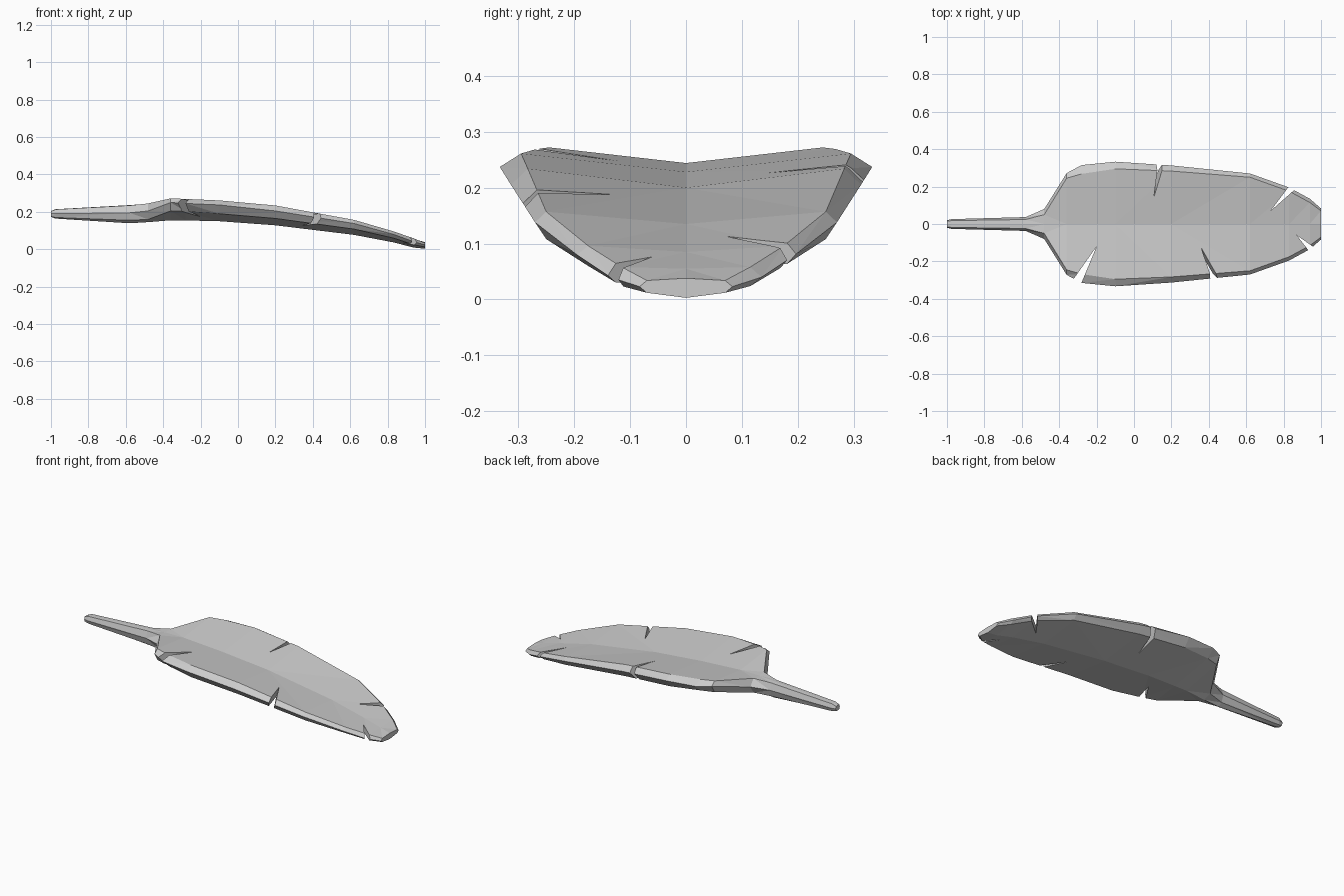
import bpy
import bmesh
from mathutils import Vector

default_cube = bpy.data.objects.get("Cube")
if default_cube:
    bpy.data.objects.remove(default_cube, do_unlink=True)

# Pale grey, used for the whole leaf
grey = bpy.data.materials.new("pale_grey")
grey.use_nodes = True
grey.diffuse_color = (0.6, 0.6, 0.6, 1)
grey.node_tree.nodes["Principled BSDF"].inputs["Base Color"].default_value = (0.6, 0.6, 0.6, 1)


def mesh_object(name, bm):
    bmesh.ops.recalc_face_normals(bm, faces=bm.faces)
    mesh = bpy.data.meshes.new(name)
    bm.to_mesh(mesh)
    bm.free()
    obj = bpy.data.objects.new(name, mesh)
    bpy.context.collection.objects.link(obj)
    return obj


def loft(bm, rings):
    loops = [[bm.verts.new(p) for p in ring] for ring in rings]
    for a, b in zip(loops, loops[1:]):
        for i in range(len(a)):
            j = (i + 1) % len(a)
            bm.faces.new((a[i], a[j], b[j], b[i]))
    bm.faces.new(loops[0])
    bm.faces.new(loops[-1])


# Stations along the leaf: x, inner half width, rim half width,
# then heights of top centre, top edge, rim, bottom edge, bottom centre
stations = [
    (-1.0, .015, .02, .205, .203, .19, .175, .173),
    (-.975, .018, .026, .214, .213, .19, .17, .164),
    (-.58, .024, .037, .236, .234, .195, .155, .139),
    (-.48, .05, .08, .243, .245, .205, .16, .145),
    (-.36, .245, .272, .244, .272, .25, .205, .155),
    (-.28, .268, .315, .239, .269, .245, .203, .154),
    (-.1, .295, .333, .228, .261, .237, .19, .15),
    (.2, .283, .313, .2, .234, .205, .165, .128),
    (.62, .25, .27, .135, .157, .138, .108, .077),
    (.83, .175, .195, .085, .096, .08, .06, .037),
    (.94, .115, .135, .055, .058, .04, .024, .009),
    (1.0, .07, .083, .038, .034, .023, .012, .003),
]


def section(x, inner, rim, top, edge, side, under, bottom):
    half = [(inner, edge), (rim, side), (inner, under)]
    right = [(-y, z) for y, z in reversed(half)]
    return [(x, y, z) for y, z in [(0, top)] + half + [(0, bottom)] + right]


bm = bmesh.new()
loft(bm, [section(*s) for s in stations])
bmesh.ops.triangulate(bm, faces=bm.faces)
leaf = mesh_object("leaf", bm)
leaf.data.materials.append(grey)

# Wedge-shaped tears: apex, two mouth corners, lean, height of the surface
tears = [
    ((-.2, -.12), (-.32, -.29), (-.275, -.3), 0, .2),
    ((.35, -.125), (.402, -.285), (.435, -.275), .3, .16),
    ((.87, -.06), (.932, -.14), (.955, -.12), 0, .04),
    ((.107, .14), (.125, .32), (.155, .315), .3, .23),
    ((.73, .07), (.82, .19), (.855, .18), 0, .1),
]
bm = bmesh.new()
for apex, left, right, lean, height in tears:
    tip = Vector(apex)
    corners = [tip] + [tip + (Vector(m) - tip) * 1.4 for m in (left, right)]
    loft(bm, [[(p.x + lean * dz, p.y, height + dz) for p in corners] for dz in (-.2, .2)])
cutter = mesh_object("tear_cutter", bm)
cutter.hide_render = True

# Cut the tears and drop the cutter
cut = leaf.modifiers.new("tears", "BOOLEAN")
cut.operation = "DIFFERENCE"
cut.solver = "EXACT"
cut.object = cutter
bpy.context.view_layer.objects.active = leaf
bpy.ops.object.modifier_apply(modifier=cut.name)
bpy.data.objects.remove(cutter, do_unlink=True)
for face in leaf.data.polygons:
    face.use_smooth = False
    face.material_index = 0
